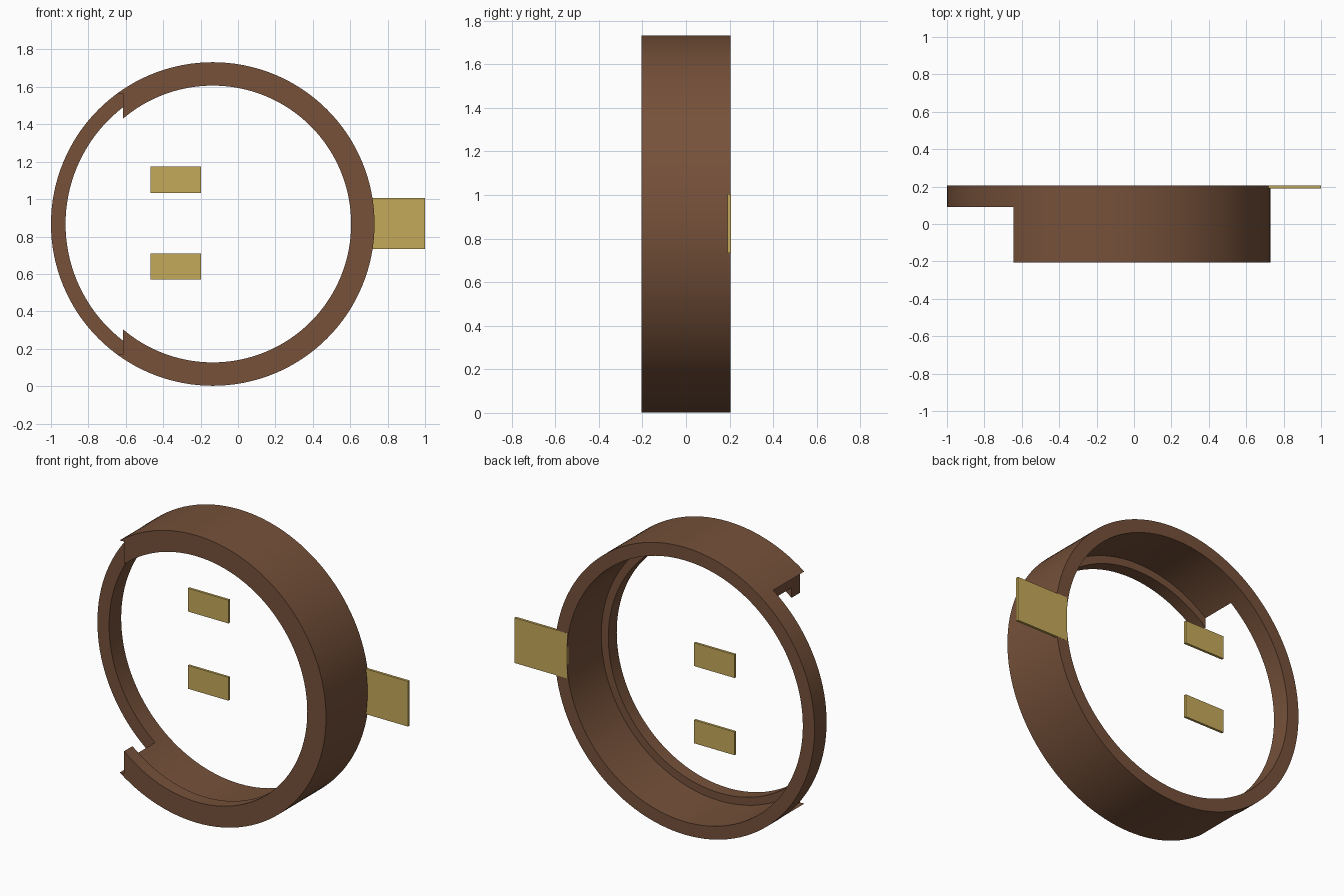
import bpy, bmesh, math
from mathutils import Matrix, Vector

cube = bpy.data.objects.get("Cube")
if cube:
    bpy.data.objects.remove(cube, do_unlink=True)


def material(name, rgb):
    m = bpy.data.materials.new(name)
    m.use_nodes = True
    m.diffuse_color = (*rgb, 1)
    m.node_tree.nodes["Principled BSDF"].inputs["Base Color"].default_value = (*rgb, 1)
    return m


def add_object(name, bm, mat=None):
    bmesh.ops.recalc_face_normals(bm, faces=bm.faces)
    mesh = bpy.data.meshes.new(name)
    bm.to_mesh(mesh)
    bm.free()
    ob = bpy.data.objects.new(name, mesh)
    bpy.context.collection.objects.link(ob)
    if mat:
        mesh.materials.append(mat)
    return ob


def box(name, low, high, mat=None):
    low, high = Vector(low), Vector(high)
    bm = bmesh.new()
    bmesh.ops.create_cube(bm, size=1, matrix=Matrix.Translation((low + high) / 2)
                          @ Matrix.Diagonal((*(high - low), 1)))
    return add_object(name, bm, mat)


brown = material("brown", (0.18, 0.082, 0.042))
brass = material("brass yellow", (0.56, 0.40, 0.10))

CX, CZ = -0.135, 0.867
OUTER, WALL, LIP = 0.865, 0.787, 0.74
FRONT, BACK, LIP_BACK = -0.205, 0.205, -0.125

# Case ring: an L-shaped section with a front lip, spun around the y axis
bm = bmesh.new()
section = [(OUTER, FRONT), (OUTER, BACK), (WALL, BACK),
           (WALL, LIP_BACK), (LIP, LIP_BACK), (LIP, FRONT)]
verts = [bm.verts.new((CX + r, y, CZ)) for r, y in section]
edges = [bm.edges.new((verts[i - 1], verts[i])) for i in range(len(verts))]
bmesh.ops.spin(bm, geom=verts + edges, cent=(CX, 0, CZ), axis=(0, 1, 0),
               angle=math.tau, steps=128)
bmesh.ops.remove_doubles(bm, verts=bm.verts, dist=0.0005)
ring = add_object("case_ring", bm, brown)

# Side opening, cut out of the front of the ring
cutter = box("opening_cutter", (-1.2, -0.4, CZ - 0.699), (-0.615, 0.09, CZ + 0.699))
cutter.hide_render = True
cut = ring.modifiers.new("opening", 'BOOLEAN')
cut.object = cutter
cut.operation = 'DIFFERENCE'
cut.solver = 'EXACT'
bpy.context.view_layer.objects.active = ring
ring.select_set(True)
bpy.ops.object.modifier_apply(modifier=cut.name)
bpy.data.objects.remove(cutter, do_unlink=True)
bpy.ops.object.shade_smooth_by_angle(angle=math.radians(30))

# Side tab and the two small plates inside the ring
box("side_tab", (0.65, 0.19, 0.733), (1.0, BACK + 0.0005, 1.005), brass)
for name, z in (("lower_plate", 0.639), ("upper_plate", 1.104)):
    box(name, (-0.467, 0.19, z - 0.07), (-0.197, BACK, z + 0.07), brass)
